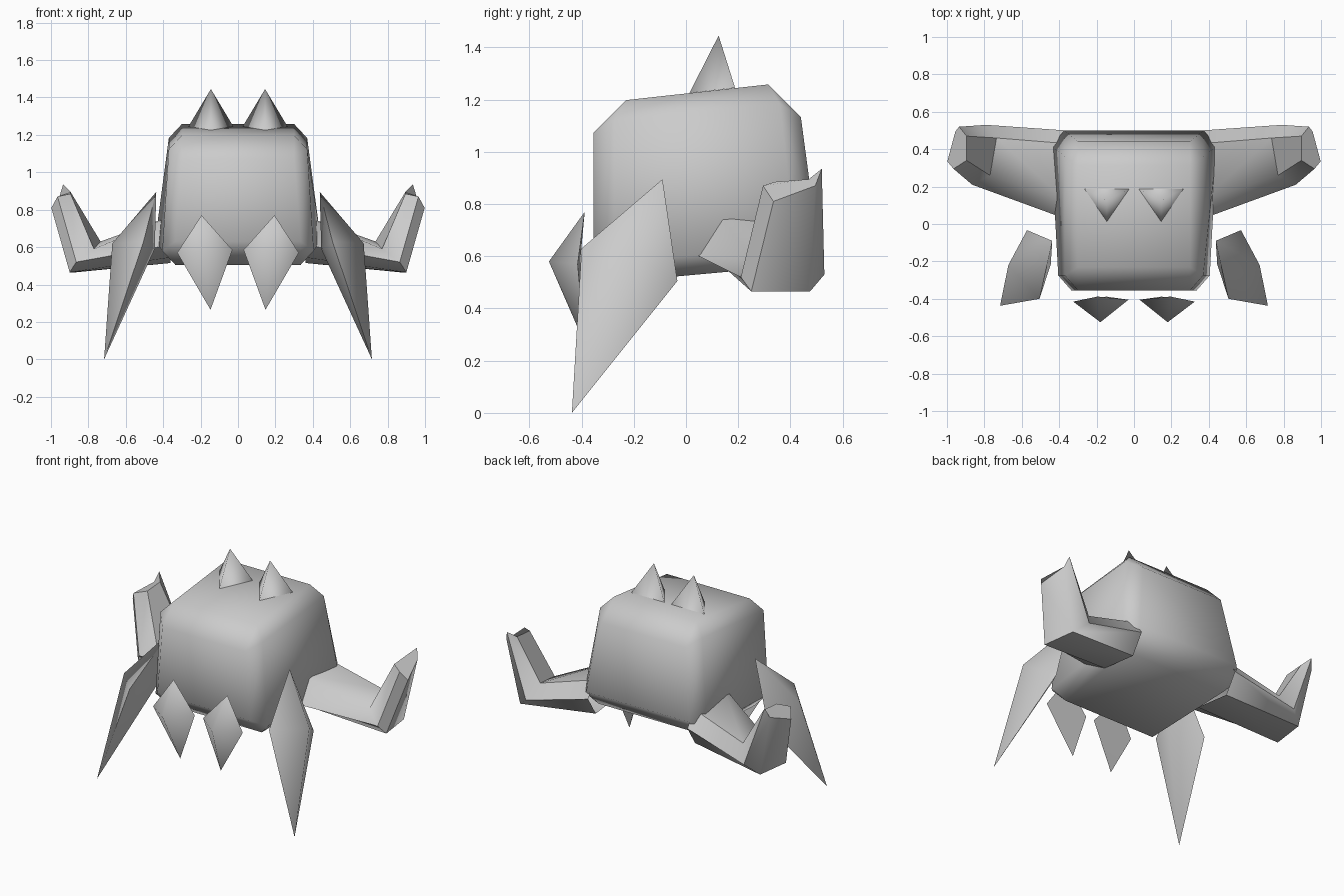
import bpy, bmesh, math

cube = bpy.data.objects.get("Cube")
if cube:
    bpy.data.objects.remove(cube, do_unlink=True)

# One plain grey for everything
GREY = (0.6, 0.6, 0.6, 1.0)
mat = bpy.data.materials.new("plain grey")
mat.use_nodes = True
mat.diffuse_color = GREY
bsdf = mat.node_tree.nodes["Principled BSDF"]
bsdf.inputs["Base Color"].default_value = GREY
bsdf.inputs["Roughness"].default_value = 0.8


def finish(bm, name):
    bmesh.ops.recalc_face_normals(bm, faces=bm.faces)
    for f in bm.faces:
        f.smooth = True
    me = bpy.data.meshes.new(name)
    bm.to_mesh(me)
    bm.free()
    me.materials.append(mat)
    bpy.context.collection.objects.link(bpy.data.objects.new(name, me))


def loft(name, rings, sharp_columns=(), sharp_angle=math.pi, end_cap=False):
    """Skin rings of equal length; a ring of one point becomes an apex.
    Edges running along the given columns, or steeper than the angle, stay sharp."""
    bm = bmesh.new()
    vs = [[bm.verts.new(p) for p in r] for r in rings]
    for a, b in zip(vs, vs[1:]):
        n = max(len(a), len(b))
        for i in range(n):
            j = (i + 1) % n
            if len(a) == 1:
                bm.faces.new((a[0], b[i], b[j]))
            elif len(b) == 1:
                bm.faces.new((a[i], a[j], b[0]))
            else:
                bm.faces.new((a[i], a[j], b[j], b[i]))
        for i in sharp_columns:
            bm.edges.get((a[i % len(a)], b[i % len(b)])).smooth = False
    if end_cap:
        bm.faces.new(vs[-1])
    bm.normal_update()
    for e in bm.edges:
        if e.calc_face_angle(0) > sharp_angle:
            e.smooth = False
    finish(bm, name)


# Body: tapered block with every edge and corner chamfered
bm = bmesh.new()
corners = [(0.405, -0.355, 0.505, -1, -1), (0.443, 0.50, 0.56, 1, -1),
           (0.37, -0.355, 1.198, -1, 1), (0.37, 0.44, 1.258, 1, 1)]
for x, y, z, sy, sz in corners:
    for s in (-1, 1):
        bm.verts.new((s * (x - 0.07), y - sy * 0.125, z))              # top / bottom
        bm.verts.new((s * (x - 0.07), y, z - sz * 0.125))              # front / back
        bm.verts.new((s * x, y - sy * 0.08, z - sz * 0.075))           # sides
bmesh.ops.convex_hull(bm, input=bm.verts)
bmesh.ops.dissolve_limit(bm, angle_limit=0.15, verts=bm.verts, edges=bm.edges)
finish(bm, "body")

# Arm rings: shoulder, elbow, hand (hexagonal section)
arm = [
    [(0.36, 0.16, 0.545), (0.40, 0.04, 0.605), (0.36, 0.12, 0.765),
     (0.36, 0.43, 0.74), (0.36, 0.50, 0.64), (0.36, 0.42, 0.515)],
    [(0.90, 0.25, 0.465), (0.865, 0.21, 0.52), (0.77, 0.26, 0.59),
     (0.735, 0.46, 0.63), (0.79, 0.53, 0.53), (0.87, 0.475, 0.465)],
    [(0.998, 0.335, 0.81), (0.965, 0.295, 0.87), (0.895, 0.34, 0.885),
     (0.895, 0.47, 0.895), (0.935, 0.52, 0.935), (0.955, 0.495, 0.87)],
]
# Side spike: top apex, belt of four points, bottom tip
spike = [
    [(0.437, -0.09, 0.895)],
    [(0.672, -0.22, 0.62), (0.505, -0.40, 0.63),
     (0.445, -0.215, 0.59), (0.572, -0.033, 0.505)],
    [(0.716, -0.437, 0.0)],
]
# Front claw: three-sided double pyramid with a flat back
claw = [
    [(0.195, -0.388, 0.77)],
    [(0.03, -0.405, 0.585), (0.18, -0.525, 0.58), (0.325, -0.415, 0.57)],
    [(0.147, -0.388, 0.265)],
]
# Horn: three-sided pyramid standing on the body
horn = [
    [(0.145, 0.013, 1.225), (0.265, 0.188, 1.245), (0.025, 0.188, 1.245)],
    [(0.145, 0.125, 1.445)],
]

parts = [("arm", arm, {"sharp_angle": 0.9, "end_cap": True}),
         ("side_spike", spike, {"sharp_columns": (1, 3)}),
         ("front_claw", claw, {"sharp_columns": (0, 2)}),
         ("horn", horn, {})]
for label, s in (("left", 1), ("right", -1)):
    for part, rings, options in parts:
        loft(f"{label}_{part}",
             [[(x * s, y, z) for x, y, z in r] for r in rings], **options)
